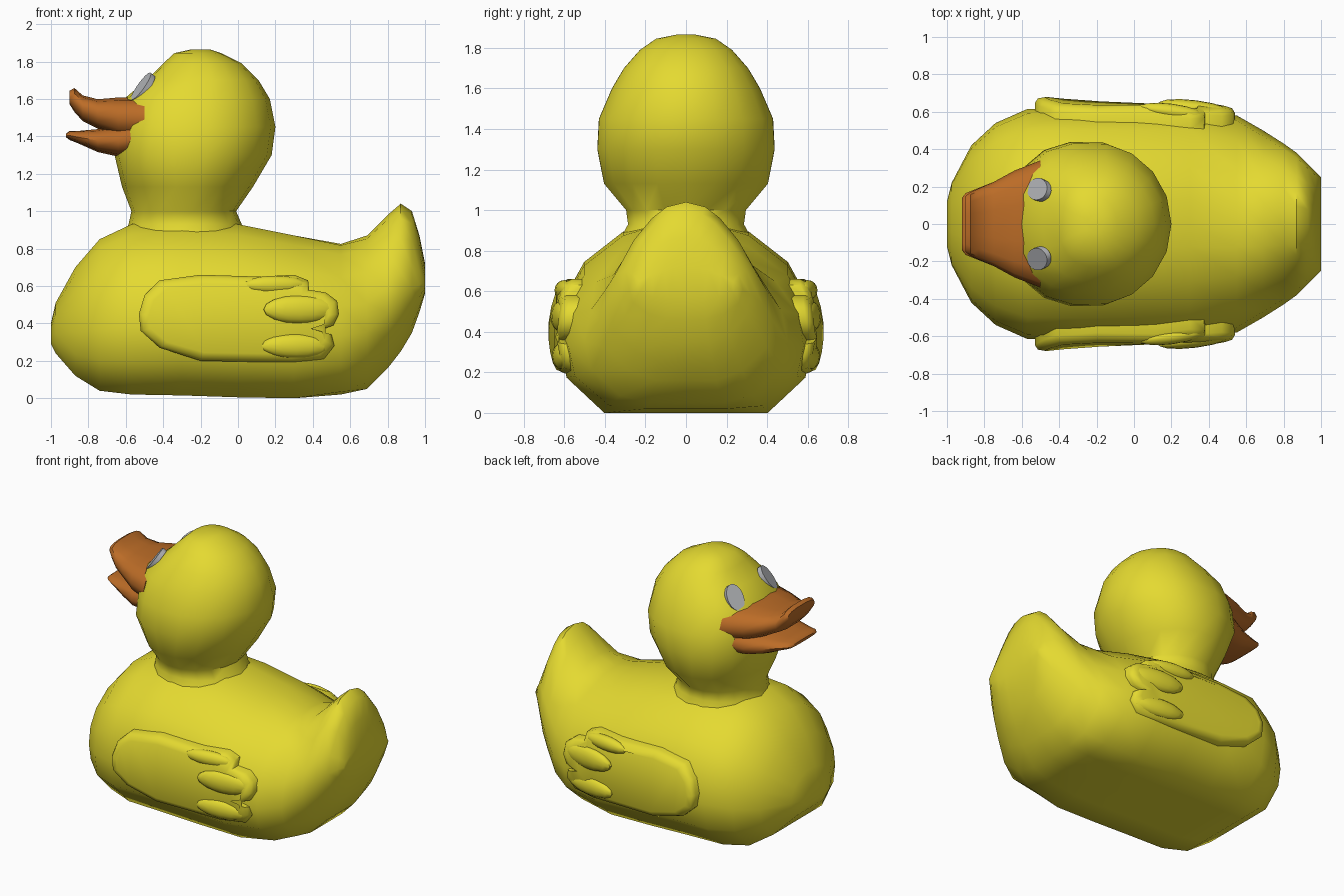
import bpy, bmesh, math
from mathutils import Vector, Matrix

if "Cube" in bpy.data.objects:
    bpy.data.objects.remove(bpy.data.objects["Cube"])


def material(name, rgb):
    m = bpy.data.materials.new(name)
    m.diffuse_color = (*rgb, 1)
    m.use_nodes = True
    m.node_tree.nodes["Principled BSDF"].inputs["Base Color"].default_value = m.diffuse_color
    return m


YELLOW = material("yellow", (0.78, 0.70, 0.03))
ORANGE = material("orange", (0.50, 0.15, 0.02))
GREY = material("light_grey", (0.46, 0.47, 0.49))


def finish(name, bm, mat, angle=50):
    bmesh.ops.recalc_face_normals(bm, faces=bm.faces[:])
    me = bpy.data.meshes.new(name)
    bm.to_mesh(me)
    bm.free()
    ob = bpy.data.objects.new(name, me)
    bpy.context.collection.objects.link(ob)
    me.materials.append(mat)
    bpy.ops.object.select_all(action='DESELECT')
    ob.select_set(True)
    bpy.context.view_layer.objects.active = ob
    bpy.ops.object.shade_smooth_by_angle(angle=math.radians(angle))
    return ob


def loft(bm, rings, cap_start=True, cap_end=True):
    vs = [[bm.verts.new(p) for p in r] for r in rings]
    n = len(vs[0])
    for a, b in zip(vs, vs[1:]):
        for i in range(n):
            j = (i + 1) % n
            bm.faces.new((a[i], a[j], b[j], b[i]))
    for ring, cap in ((vs[0], cap_start), (vs[-1], cap_end)):
        if cap:
            f = bm.faces.new(ring)
            bmesh.ops.triangulate(bm, faces=[f])


# Body: half sections (width, height fractions) blending from belly to tail
BELLY = [(0, 0), (.35, 0), (.65, 0), (.95, .2), (1, .4), (.96, .6),
         (.81, .78), (.5, .94), (.2, 1), (0, 1)]
TAIL = [(0, 0), (.35, 0), (.65, .06), (.93, .2), (1, .36), (.93, .54),
        (.68, .76), (.44, .9), (.25, .97), (0, 1)]
# x, bottom, top, half width, tail blend
STATIONS = [(-1, .29, .40, .12, 0), (-.975, .24, .51, .22, 0),
            (-.87, .12, .70, .42, 0), (-.74, .04, .85, .54, 0),
            (-.57, .02, .93, .615, 0), (-.3, .015, .95, .62, 0),
            (0, .005, .93, .62, 0), (.3, 0, .87, .62, 0),
            (.55, .02, .825, .58, .3), (.69, .05, .87, .50, .7),
            (.8, .16, .98, .43, 1), (.87, .25, 1.04, .38, 1),
            (.93, .35, 1.0, .32, 1), (.97, .46, .87, .28, 1),
            (1, .56, .72, .25, 1)]
rings = []
for x, zb, zt, w, t in STATIONS:
    half = [(a[0] + (b[0] - a[0]) * t, a[1] + (b[1] - a[1]) * t)
            for a, b in zip(BELLY, TAIL)]
    full = half + [(-u, v) for u, v in half[-2:0:-1]]
    rings.append([(x, u * w, zb + v * (zt - zb)) for u, v in full])
bm = bmesh.new()
loft(bm, rings)
finish("body", bm, YELLOW)

# Head and neck: stacked rounds (z, front x, back x, half width)
HEAD = [(.84, -.62, .08, .34), (.93, -.585, .02, .29), (1.0, -.57, -.01, .30),
        (1.13, -.62, .08, .41), (1.3, -.66, .18, .443), (1.45, -.645, .2, .435),
        (1.6, -.61, .17, .37), (1.7, -.49, .11, .31), (1.79, -.40, .02, .23),
        (1.845, -.34, -.09, .15), (1.865, -.25, -.15, .05)]
rings = []
for z, xf, xb, hy in HEAD:
    cx, hx = (xf + xb) / 2, (xb - xf) / 2
    ring = []
    for i in range(18):
        a = 2 * math.pi * i / 18
        c, s = math.cos(a), math.sin(a)
        e = 2 / 2.5 if c < 0 and z > 1.2 else 1   # squarer face
        ring.append((cx + hx * math.copysign(abs(c) ** e, c),
                     hy * math.copysign(abs(s) ** e, s), z))
    rings.append(ring)
bm = bmesh.new()
loft(bm, rings, cap_start=False)
head = finish("head", bm, YELLOW)

# Bill: two flattened lofts (x, bottom, top, half width)
UPPER = [(-.5, 1.38, 1.61, .34), (-.64, 1.39, 1.61, .285),
         (-.75, 1.44, 1.60, .225), (-.83, 1.48, 1.62, .19),
         (-.875, 1.53, 1.66, .17), (-.90, 1.57, 1.645, .15)]
LOWER = [(-.5, 1.30, 1.5, .33), (-.64, 1.29, 1.46, .28),
         (-.75, 1.315, 1.44, .225), (-.85, 1.36, 1.43, .185),
         (-.9, 1.38, 1.43, .165), (-.92, 1.395, 1.415, .14)]
for name, data in (("upper_bill", UPPER), ("lower_bill", LOWER)):
    rings = []
    for x, zb, zt, w in data:
        ring = []
        for i in range(14):
            a = 2 * math.pi * i / 14
            c, s = math.cos(a), math.sin(a)
            ring.append((x, w * math.copysign(abs(c) ** .75, c),
                         (zb + zt) / 2 + (zt - zb) / 2 * math.copysign(abs(s) ** .75, s)))
        rings.append(ring)
    bm = bmesh.new()
    loft(bm, rings)
    finish(name, bm, ORANGE)

# Wing outline (x, z) with three feather tips at the rear
WING = [(-.53, .45), (-.5, .55), (-.42, .63), (-.2, .66), (.12, .65), (.3, .66),
        (.375, .63), (.38, .58), (.47, .565), (.53, .52), (.54, .45), (.51, .39),
        (.43, .36), (.5, .34), (.515, .28), (.46, .21), (.3, .19), (-.2, .2),
        (-.42, .27), (-.52, .36)]


def outer(x, z):
    return .68 - (z - .4) ** 2 - max(0, x - .15) * .14


for side, label in ((-1, "right"), (1, "left")):
    # Wing plate with a softened rim
    bm = bmesh.new()
    rings = [[(x, side * .5, z) for x, z in WING],
             [(x, side * (outer(x, z) - .03), z) for x, z in WING]]
    for k, d in ((.94, .006), (.8, 0)):
        pts = [(x * (.5 + k / 2), .42 + (z - .42) * k) for x, z in WING]
        rings.append([(x, side * (outer(x, z) - d), z) for x, z in pts])
    loft(bm, rings)
    # Rounded feathers
    for x, z, length, h in ((.2, .605, .175, .05), (.33, .475, .2, .075), (.31, .28, .19, .065)):
        m = (Matrix.Translation((x, side * (outer(x, z) - .03), z))
             @ Matrix.Rotation(-side * .13, 4, 'Z')
             @ Matrix.Diagonal((length, .042, h, 1)))
        bmesh.ops.create_uvsphere(bm, u_segments=14, v_segments=8, radius=1, matrix=m)
    finish(label + "_wing", bm, YELLOW)

    # Oval eye disc lying on the head surface
    n = Vector((-.75, side * .3, .58)).normalized()
    hit = head.closest_point_on_mesh(Vector((-.51, side * .185, 1.665)))[1]
    long_axis = (Vector((0, 0, 1)) - n * n.z).normalized()
    rot = Matrix((long_axis, n.cross(long_axis), n)).transposed().to_4x4()
    bm = bmesh.new()
    bmesh.ops.create_cone(bm, cap_ends=True, segments=20, radius1=1, radius2=1, depth=1,
                          matrix=Matrix.Translation(hit + n * .004) @ rot
                          @ Matrix.Diagonal((.09, .06, .03, 1)))
    finish(label + "_eye", bm, GREY, 30)
